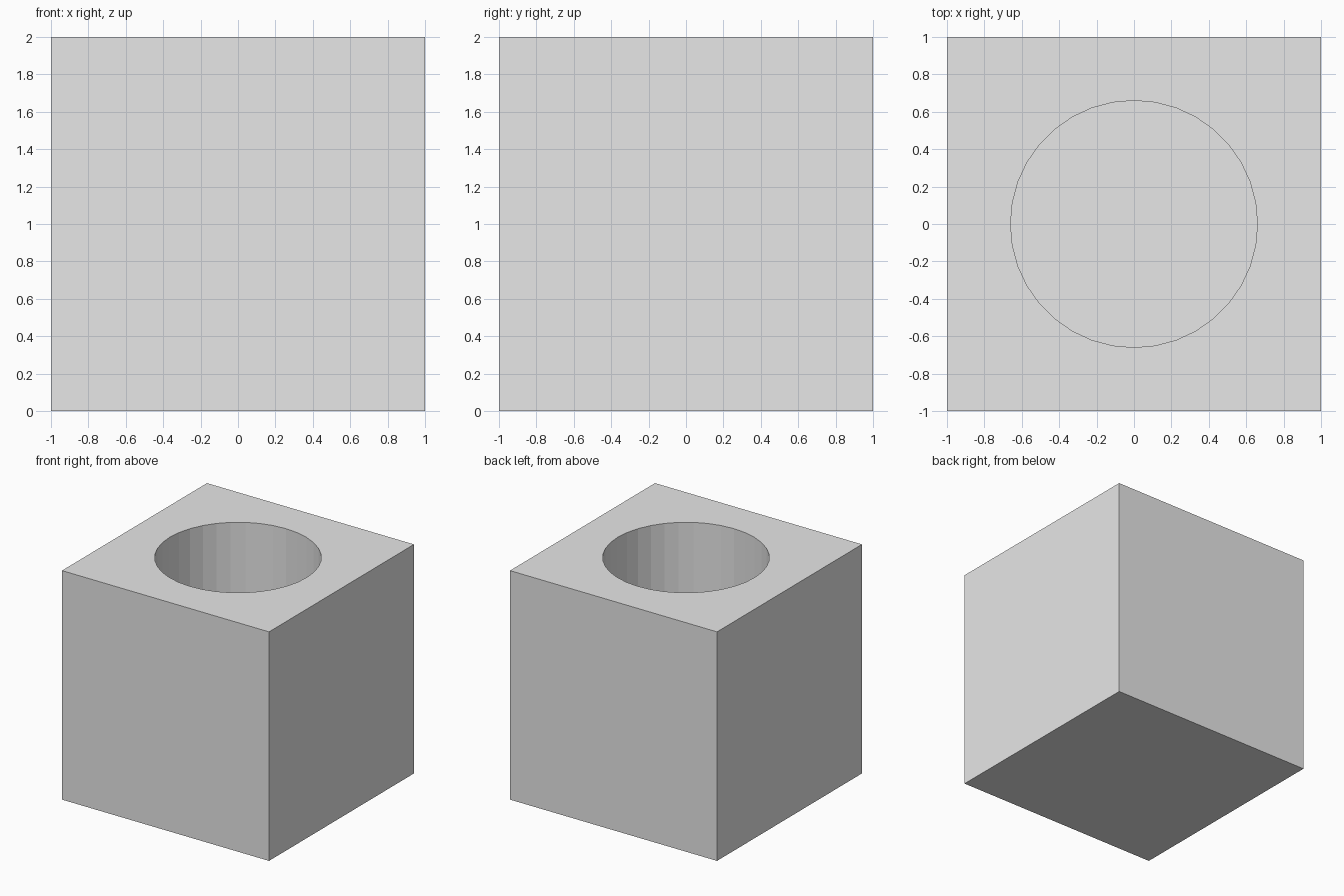
import bpy

default = bpy.data.objects.get("Cube")
if default:
    bpy.data.objects.remove(default, do_unlink=True)

SIZE = 2.0
HOLE_RADIUS = 0.66
FLOOR = SIZE / 2 - HOLE_RADIUS  # floor as thick as the thinnest wall

# Plain grey material
grey = bpy.data.materials.new("light_grey")
grey.use_nodes = True
colour = (0.8, 0.8, 0.8, 1.0)
grey.diffuse_color = colour
for node in grey.node_tree.nodes:
    if node.type == "BSDF_PRINCIPLED":
        node.inputs["Base Color"].default_value = colour

# Solid block
bpy.ops.mesh.primitive_cube_add(size=SIZE, location=(0, 0, SIZE / 2))
block = bpy.context.object
block.name = "hollow_block"
block.data.materials.append(grey)

# Cutter for the round blind hole, open at the top
bpy.ops.mesh.primitive_cylinder_add(
    vertices=36, radius=HOLE_RADIUS, depth=SIZE,
    location=(0, 0, FLOOR + SIZE / 2))
cutter = bpy.context.object
cutter.name = "hole_cutter"
cutter.data.materials.append(grey)

# Cut the hole and discard the cutter
cut = block.modifiers.new("round_hole", "BOOLEAN")
cut.operation = "DIFFERENCE"
cut.solver = "EXACT"
cut.object = cutter
bpy.ops.object.select_all(action="DESELECT")
block.select_set(True)
bpy.context.view_layer.objects.active = block
bpy.ops.object.modifier_apply(modifier=cut.name)
bpy.data.objects.remove(cutter, do_unlink=True)
